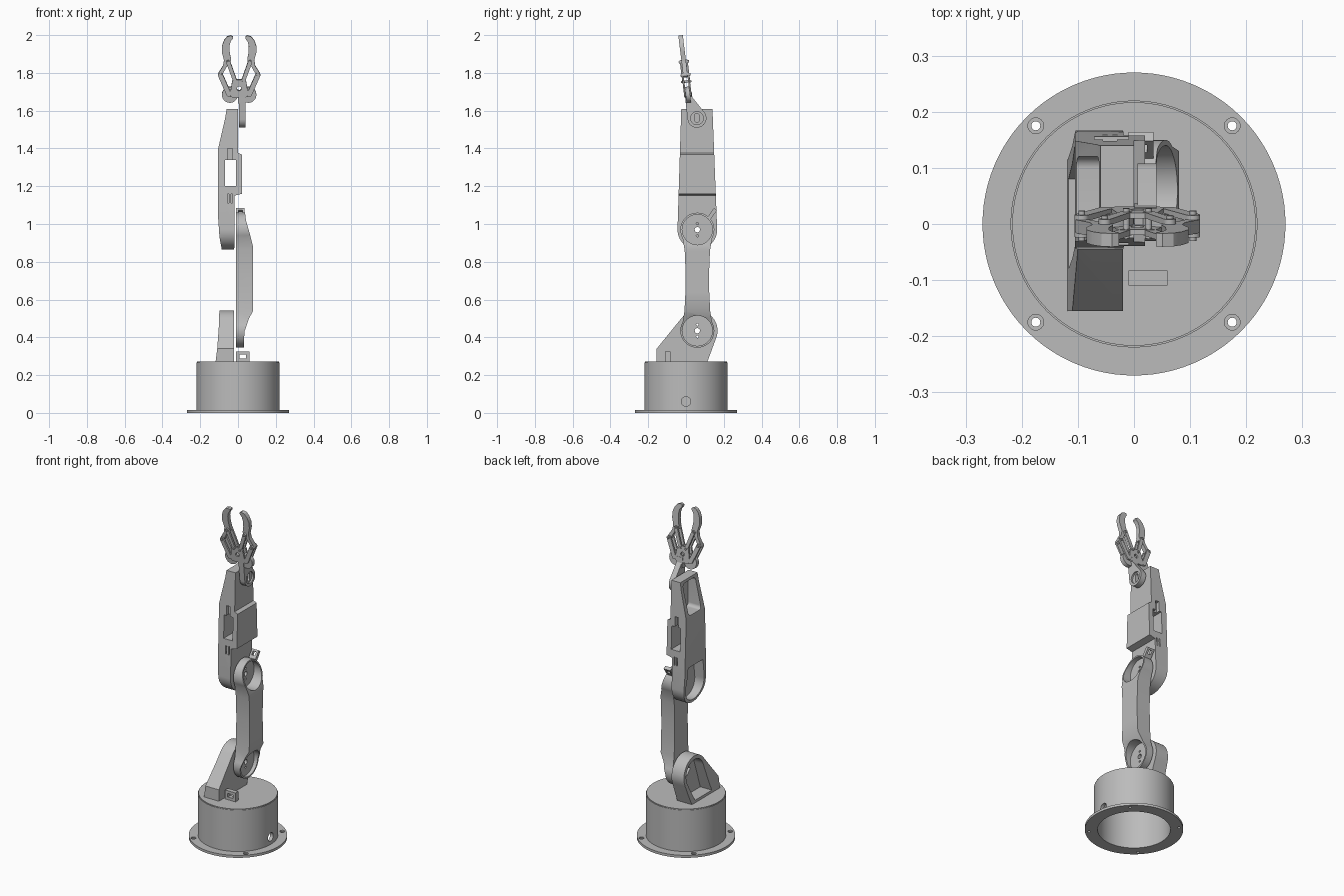
import bpy, bmesh, math
from mathutils import Matrix, Vector, geometry

cube = bpy.data.objects.get("Cube")
if cube:
    bpy.data.objects.remove(cube, do_unlink=True)

grey = bpy.data.materials.new("plain_grey")
grey.use_nodes = True
grey.diffuse_color = (0.5, 0.5, 0.5, 1)
grey.node_tree.nodes["Principled BSDF"].inputs["Base Color"].default_value = (0.5, 0.5, 0.5, 1)

parts = []


def hull(*circles, n=48):
    """Outline around circles (u, v, radius); radius zero is a corner."""
    pts = []
    for u, v, r in circles:
        for i in range(n if r else 1):
            a = 2 * math.pi * i / n
            pts.append(Vector((u + r * math.cos(a), v + r * math.sin(a))))
    return [pts[i] for i in geometry.convex_hull_2d(pts)]


def rect(u0, u1, v0, v1):
    return [(u0, v0), (u1, v0), (u1, v1), (u0, v1)]


def prism(name, pts, axis, lo, hi):
    """Extrude an outline along an axis."""
    place = {"x": lambda a, b, t: (t, a, b),
             "y": lambda a, b, t: (a, t, b),
             "z": lambda a, b, t: (a, b, t)}[axis]
    bm = bmesh.new()
    rings = [[bm.verts.new(place(p[0], p[1], t)) for p in pts] for t in (lo, hi)]
    bm.faces.new(rings[0])
    bm.faces.new(rings[1])
    for i in range(len(pts)):
        j = (i + 1) % len(pts)
        bm.faces.new((rings[0][i], rings[0][j], rings[1][j], rings[1][i]))
    bmesh.ops.recalc_face_normals(bm, faces=bm.faces)
    mesh = bpy.data.meshes.new(name)
    bm.to_mesh(mesh)
    bm.free()
    mesh.materials.append(grey)
    obj = bpy.data.objects.new(name, mesh)
    bpy.context.scene.collection.objects.link(obj)
    parts.append(obj)
    return obj


def combine(obj, pts, axis, lo, hi, op="DIFFERENCE"):
    """Cut, trim or join with a second extrusion."""
    tool = prism("helper", pts, axis, lo, hi)
    parts.remove(tool)
    mod = obj.modifiers.new("shape", "BOOLEAN")
    mod.operation, mod.solver, mod.object = op, "EXACT", tool
    bpy.context.view_layer.objects.active = obj
    bpy.ops.object.modifier_apply(modifier=mod.name)
    bpy.data.objects.remove(tool, do_unlink=True)


JY, SHOULDER, ELBOW = 0.06, 0.435, 0.97      # joint axes

# Base: drum with flange, hollow underneath
base = prism("base_drum", hull((0, 0, 0.22), n=96), "z", 0, 0.266)
combine(base, hull((0, 0, 0.27), n=96), "z", 0, 0.015, "UNION")
combine(base, hull((0, 0, 0.2), n=96), "z", -0.1, 0.245)
combine(base, hull((0, 0.06, 0.025)), "x", 0.1, 0.3)
for sx in (1, -1):
    for sy in (1, -1):
        combine(base, hull((sx * 0.175, sy * 0.175, 0.008), n=24), "z", -0.1, 0.1)
        combine(base, hull((sx * 0.175, sy * 0.175, 0.014), n=24), "z", 0.008, 0.1)
prism("turntable", hull((0, 0, 0.217), n=96), "z", 0.25, 0.271)

# Cable loop on the turntable
loop = prism("base_cable_loop", rect(-0.01, 0.06, 0.265, 0.325), "y", -0.11, -0.083)
combine(loop, rect(0.008, 0.042, 0.287, 0.309), "y", -0.2, 0)

# Shoulder bracket with its motor cavity
bracket = prism("shoulder_bracket",
                hull((JY, SHOULDER, 0.107), (-0.155, 0.268, 0), (-0.155, 0.34, 0), (0.112, 0.268, 0)),
                "x", -0.12, -0.02)
combine(bracket, [(-0.12, 0.26), (-0.02, 0.26), (-0.02, 0.56), (-0.098, 0.56), (-0.102, 0.45), (-0.11, 0.34)],
        "y", -0.3, 0.3, "INTERSECT")
combine(bracket, hull((JY, SHOULDER, 0.085), (-0.08, 0.285, 0), (0.08, 0.285, 0)), "x", -0.2, -0.04)
combine(bracket, hull((JY, SHOULDER, 0.045), n=4), "x", -0.2, 0.2)

# Upper arm: two round lobes with a waist, thinned towards the joints
outline = []
for i in range(25):
    a = math.radians(150 + 10 * i)
    outline.append((JY + 0.09 * math.cos(a), SHOULDER + 0.09 * math.sin(a)))
waist = [(0.068, 0.54), (0.063, 0.64), (0.062, 0.74), (0.067, 0.86)]
outline += [(JY + w, z) for w, z in waist]
for i in range(25):
    a = math.radians(-30 + 10 * i)
    outline.append((JY + 0.09 * math.cos(a), ELBOW + 0.09 * math.sin(a)))
outline += [(JY - w, z) for w, z in reversed(waist)]
arm = prism("upper_arm", outline, "x", -0.01, 0.08)
combine(arm, [(-0.02, 0.33), (0.03, 0.33), (0.034, 0.43), (0.058, 0.5), (0.08, 0.54), (0.08, 0.88),
              (0.062, 0.95), (0.042, 1.02), (0.035, 1.08), (-0.02, 1.08)], "y", -0.3, 0.3, "INTERSECT")
for z in (SHOULDER, ELBOW):
    combine(arm, hull((JY, z, 0.08)), "x", 0.01, 0.2)
    combine(arm, hull((JY, z, 0.014), n=24), "x", -0.1, 0.1)
    for dz in (0.032, -0.032):
        combine(arm, hull((JY, z + dz, 0.006), n=16), "x", -0.1, 0.1)

# Cable loop on the back of the elbow
clip = prism("elbow_cable_loop", rect(-0.01, 0.035, 1.025, 1.085), "y", 0.126, 0.146)
combine(clip, rect(0.002, 0.023, 1.05, 1.073), "y", 0, 0.3)
clip.data.transform(Matrix.Translation((0, 0.136, 1.05)) @ Matrix.Rotation(math.radians(-35), 4, "X")
                    @ Matrix.Translation((0, -0.136, -1.05)))

# Forearm with window and two motor cavities
fore = prism("forearm", hull((JY, ELBOW, 0.105), (-0.025, 1.15, 0), (0.14, 1.15, 0),
                             (-0.025, 1.61, 0), (0.14, 1.61, 0)), "x", -0.105, 0.02)
combine(fore, [(-0.083, 0.85), (-0.02, 0.85), (-0.018, 1.15), (0.02, 1.16), (0.02, 1.367), (0, 1.377),
               (0, 1.62), (-0.058, 1.62), (-0.068, 1.56), (-0.105, 1.4), (-0.105, 1.03), (-0.098, 0.93)],
        "y", -0.3, 0.3, "INTERSECT")
combine(fore, rect(-0.07, -0.01, 1.2, 1.34), "y", -0.2, 0.3)
combine(fore, hull((JY, ELBOW, 0.087), (-0.012, 1.1, 0), (0.127, 1.1, 0)), "x", -0.2, -0.04)
combine(fore, hull((JY, ELBOW, 0.014), n=24), "x", -0.2, 0.1)
combine(fore, hull((0.02, 1.43, 0.02), (0.1, 1.43, 0.02), (0.02, 1.575, 0.02), (0.1, 1.575, 0.02)),
        "x", -0.2, -0.015)
for lo, hi in ((-0.1, -0.01), (0.125, 0.2)):
    combine(fore, rect(-0.055, -0.03, 1.33, 1.4), "y", lo, hi)
    for x in (-0.055, -0.037):
        combine(fore, rect(x, x + 0.007, 1.11, 1.16), "y", lo, hi)

# Wrist plate
wrist = prism("wrist", hull((0.058, 1.56, 0.05), (-0.005, 1.675, 0), (0.03, 1.675, 0)), "x", 0.006, 0.04)
combine(wrist, hull((0.058, 1.548, 0.011), (0.058, 1.575, 0.011), n=24), "x", -0.1, 0.1)
combine(wrist, hull((0.058, 1.56, 0.034)), "x", 0.03, 0.1)

# Gripper: built upright, then tilted forward
first = len(parts)
for name, lo, hi in (("gripper_back_plate", 0.01, 0.02), ("gripper_front_plate", -0.02, -0.01)):
    plate = prism(name, hull((-0.03, 1.69, 0.018), (0.03, 1.69, 0.018), (-0.022, 1.75, 0.016),
                             (0.022, 1.75, 0.016)), "y", lo, hi)
    combine(plate, hull((0, 1.72, 0.012), n=24), "y", -0.1, 0.1)
prism("gripper_mount", rect(-0.005, 0.034, 1.64, 1.7), "y", -0.012, 0.022)
claw = [(0.098, 1.777), (0.112, 1.785), (0.11, 1.8), (0.085, 1.84), (0.08, 1.87), (0.091, 1.91),
        (0.091, 1.945), (0.08, 1.975), (0.064, 1.995), (0.045, 2.001), (0.033, 1.996), (0.033, 1.985),
        (0.045, 1.97), (0.051, 1.945), (0.05, 1.91), (0.043, 1.875), (0.046, 1.852), (0.06, 1.845)]
for side, s in (("left", 1), ("right", -1)):
    gear = prism(side + "_gear", hull((s * 0.049, 1.685, 0.042)), "y", -0.012, 0.012)
    combine(gear, hull((s * 0.049, 1.685, 0.009), n=24), "y", -0.1, 0.1)
    prism(side + "_finger", [(s * u, z) for u, z in claw], "y", -0.012, 0.012)
    for face, f in (("front", -1), ("back", 1)):
        lo, hi = sorted((f * 0.01, f * 0.02))
        prism(f"{side}_{face}_outer_link", hull((s * 0.055, 1.69, 0.013), (s * 0.099, 1.79, 0.013), n=24),
              "y", lo, hi)
        prism(f"{side}_{face}_inner_link", hull((s * 0.02, 1.755, 0.01), (s * 0.058, 1.86, 0.011), n=24),
              "y", lo * 1.05, hi * 1.05)
    for label, u, z in (("outer", 0.099, 1.79), ("inner", 0.058, 1.86), ("hub", 0.02, 1.755)):
        prism(f"{side}_{label}_pin", hull((s * u, z, 0.006), n=16), "y", -0.027, 0.027)
tilt = (Matrix.Translation((0.006, 0.014, 1.65)) @ Matrix.Rotation(math.radians(7), 4, "X")
        @ Matrix.Translation((0, 0, -1.65)))
for obj in parts[first:]:
    obj.data.transform(tilt)

# Smooth round surfaces, keep edges sharp
bpy.ops.object.select_all(action="DESELECT")
for obj in parts:
    obj.select_set(True)
bpy.context.view_layer.objects.active = parts[0]
bpy.ops.object.shade_smooth_by_angle(angle=math.radians(30))
